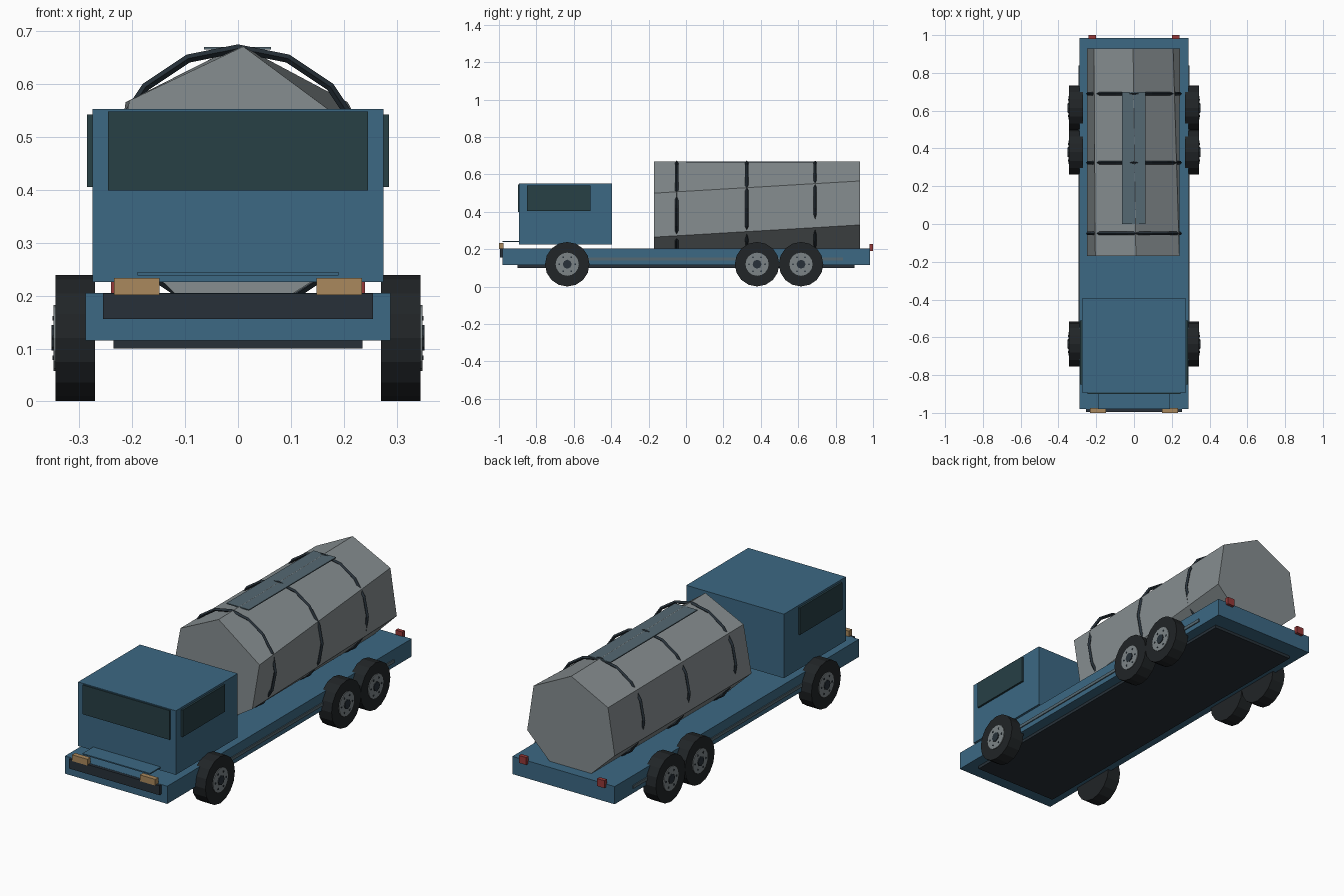
import bpy, bmesh
from math import pi, sin, cos
from mathutils import Matrix, Vector

if "Cube" in bpy.data.objects:
    bpy.data.objects.remove(bpy.data.objects["Cube"])


def material(name, rgb):
    m = bpy.data.materials.new(name)
    m.diffuse_color = (*rgb, 1)
    m.use_nodes = True
    m.node_tree.nodes["Principled BSDF"].inputs["Base Color"].default_value = m.diffuse_color
    return m


BLUE = material("blue_paint", (0.045, 0.14, 0.23))
GLASS = material("dark_glass", (0.02, 0.05, 0.06))
RUBBER = material("rubber", (0.015, 0.018, 0.02))
TRIM = material("dark_trim", (0.02, 0.03, 0.04))
STEEL = material("tank_steel", (0.24, 0.27, 0.28))
HUB = material("hub_grey", (0.2, 0.23, 0.24))
DECK = material("walkway_grey", (0.09, 0.14, 0.17))
AMBER = material("headlight", (0.4, 0.25, 0.11))
RED = material("tail_light", (0.3, 0.04, 0.04))


def add_object(name, bm, mat):
    bmesh.ops.recalc_face_normals(bm, faces=bm.faces)
    mesh = bpy.data.meshes.new(name)
    bm.to_mesh(mesh)
    bm.free()
    mesh.materials.append(mat)
    ob = bpy.data.objects.new(name, mesh)
    bpy.context.collection.objects.link(ob)
    return ob


def box(name, x, y, z, mat):
    """Box from (min, max) ranges on each axis."""
    bm = bmesh.new()
    size = Vector((x[1] - x[0], y[1] - y[0], z[1] - z[0]))
    mid = Vector((x[0] + x[1], y[0] + y[1], z[0] + z[1])) / 2
    bmesh.ops.create_cube(bm, size=1, matrix=Matrix.Translation(mid) @ Matrix.Diagonal((*size, 1)))
    return add_object(name, bm, mat)


def side_boxes(name, x, y, z, mat):
    """Pair of boxes mirrored across x = 0."""
    box(name + "_right", x, y, z, mat)
    box(name + "_left", (-x[1], -x[0]), y, z, mat)


def disc(name, x0, x1, y, z, r, sides, mat):
    """Cylinder lying along x."""
    bm = bmesh.new()
    m = Matrix.Translation(((x0 + x1) / 2, y, z)) @ Matrix.Rotation(pi / 2, 4, 'Y')
    bmesh.ops.create_cone(bm, cap_ends=True, segments=sides, radius1=r, radius2=r,
                          depth=abs(x1 - x0), matrix=m)
    return add_object(name, bm, mat)


# Chassis, undertray and side rails
box("chassis", (-0.288, 0.288), (-0.98, 0.985), (0.115, 0.205), BLUE)
box("undertray", (-0.235, 0.235), (-0.9, 0.9), (0.1, 0.116), TRIM)
side_boxes("side_rail", (0.286, 0.293), (-0.52, 0.84), (0.14, 0.156), DECK)

# Cab with windows and front step
box("cab", (-0.275, 0.275), (-0.893, -0.395), (0.226, 0.552), BLUE)
box("windshield", (-0.245, 0.245), (-0.899, -0.89), (0.398, 0.547), GLASS)
side_boxes("side_window", (0.272, 0.285), (-0.85, -0.51), (0.405, 0.542), GLASS)
box("front_step", (-0.19, 0.19), (-0.98, -0.89), (0.238, 0.244), BLUE)

# Bumper and lights
box("bumper", (-0.255, 0.255), (-0.995, -0.975), (0.156, 0.204), TRIM)
side_boxes("headlight", (0.148, 0.234), (-1.0, -0.975), (0.201, 0.233), AMBER)
side_boxes("tail_light", (0.2, 0.24), (0.98, 1.0), (0.19, 0.228), RED)

# Tank: seven-sided prism with slightly different end outlines
front = [(0.01, 0.67), (0.24, 0.50), (0.2, 0.265), (0.09, 0.195),
         (-0.11, 0.195), (-0.25, 0.33), (-0.205, 0.568)]
back = [(-0.005, 0.67), (0.207, 0.565), (0.243, 0.33), (0.108, 0.195),
        (-0.108, 0.195), (-0.25, 0.33), (-0.212, 0.565)]
bm = bmesh.new()
f = [bm.verts.new((x, -0.17, z)) for x, z in front]
b = [bm.verts.new((x, 0.93, z)) for x, z in back]
bm.faces.new(f)
bm.faces.new(b)
for i in range(7):
    j = (i + 1) % 7
    bm.faces.new((f[i], f[j], b[j], b[i]))
add_object("tank", bm, STEEL)

# Walkway on the tank ridge
box("walkway", (-0.064, 0.062), (0.0, 0.7), (0.664, 0.669), DECK)

# Straps: coarse rings around the tank
for n, y in enumerate((-0.05, 0.325, 0.69)):
    bm = bmesh.new()
    rings = []
    for i in range(16):
        a = 2 * pi * i / 16
        rings.append([bm.verts.new((r * cos(a), y + dy, 0.42 + r * sin(a)))
                      for r, dy in ((0.238, 0), (0.246, 0.009), (0.254, 0), (0.246, -0.009))])
    for i in range(16):
        p, q = rings[i], rings[(i + 1) % 16]
        for k in range(4):
            m = (k + 1) % 4
            bm.faces.new((p[k], p[m], q[m], q[k]))
    add_object(f"tank_strap_{n + 1}", bm, TRIM)

# Wheels: tyre, hub disc, centre cap and bolts
for n, y in enumerate((-0.635, 0.38, 0.615)):
    for side, s in (("right", 1), ("left", -1)):
        tag = f"{n + 1}_{side}"
        disc("tyre_" + tag, s * 0.27, s * 0.344, y, 0.12, 0.119, 16, RUBBER)
        disc("hub_" + tag, s * 0.33, s * 0.348, y, 0.12, 0.062, 16, HUB)
        disc("hub_cap_" + tag, s * 0.34, s * 0.352, y, 0.12, 0.024, 8, TRIM)
        for k in range(6):
            a = pi * k / 3
            disc(f"bolt_{tag}_{k + 1}", s * 0.345, s * 0.35,
                 y + 0.043 * cos(a), 0.12 + 0.043 * sin(a), 0.005, 6, TRIM)
